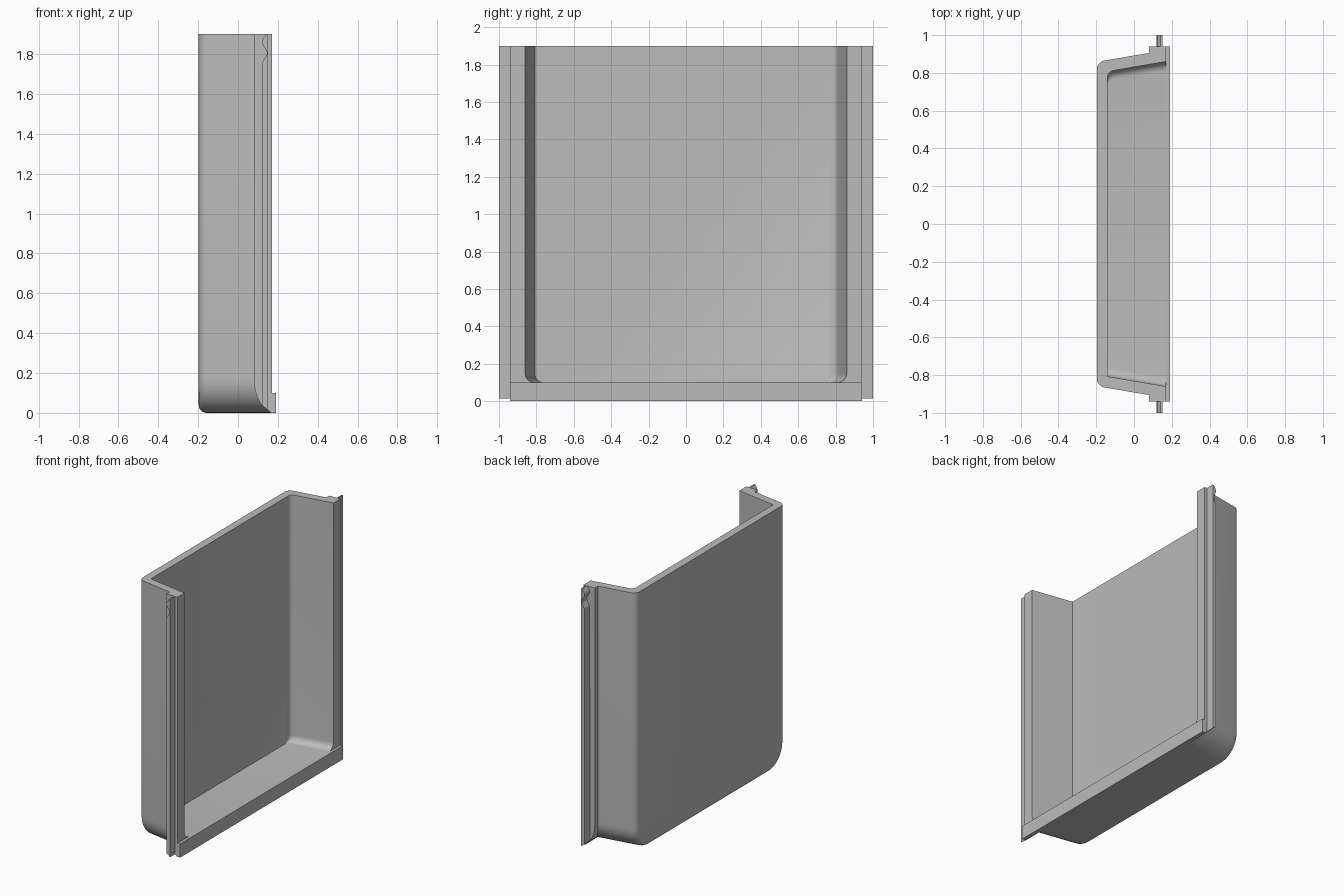
import bpy, bmesh, math

cube = bpy.data.objects.get("Cube")
if cube:
    bpy.data.objects.remove(cube)

grey = bpy.data.materials.new("plain grey")
grey.use_nodes = True
COLOUR = (0.5, 0.5, 0.5, 1)
grey.diffuse_color = COLOUR
grey.node_tree.nodes["Principled BSDF"].inputs["Base Color"].default_value = COLOUR

TOP = 1.9
FLOOR = 0.1
FRONT = 0.17
STEPS = 10


def finish(name, bm):
    bmesh.ops.recalc_face_normals(bm, faces=bm.faces[:])
    mesh = bpy.data.meshes.new(name)
    bm.to_mesh(mesh)
    bm.free()
    mesh.materials.append(grey)
    obj = bpy.data.objects.new(name, mesh)
    bpy.context.collection.objects.link(obj)
    return obj


def prism(name, profile, y0, y1):
    """Extrude an x-z profile along y."""
    bm = bmesh.new()
    a = [bm.verts.new((x, y0, z)) for x, z in profile]
    b = [bm.verts.new((x, y1, z)) for x, z in profile]
    bm.faces.new(a)
    bm.faces.new(b[::-1])
    for i in range(len(a)):
        j = (i + 1) % len(a)
        bm.faces.new((a[i], b[i], b[j], a[j]))
    return finish(name, bm)


def section(x, right, left, bottom, radius):
    """U outline at one depth, with rounded lower corners."""
    arc = [math.pi / 2 * i / STEPS for i in range(STEPS + 1)]
    pts = [(x, -right, TOP)]
    pts += [(x, -right + radius * (1 - math.cos(t)), bottom + radius * (1 - math.sin(t))) for t in arc]
    pts += [(x, left - radius * (1 - math.cos(t)), bottom + radius * (1 - math.sin(t))) for t in arc[::-1]]
    return pts + [(x, left, TOP)]


# Tray: outer skin from back to front, then inner skin from front to back
slope = 0.17
outer_half = lambda x: 0.892 + slope * x
inner_half = lambda x: 0.831 + slope * x
rings = []
back, r = -0.197, 0.04
for i in range(7):
    t = math.pi / 2 * i / 6
    x, inset = back + r * (1 - math.cos(t)), r * (1 - math.sin(t))
    w = outer_half(x) - inset
    rings.append(section(x, w, w, inset, 0.17 - inset))
rings.append(section(FRONT, outer_half(FRONT), outer_half(FRONT), 0, 0.17))
rings.append(section(FRONT, inner_half(FRONT), inner_half(FRONT), FLOOR, 0.05))
inner_back, r = -0.14, 0.03
for i in range(7):
    t = math.pi / 2 * i / 6
    x, inset = inner_back + r * (1 - math.sin(t)), r * (1 - math.cos(t))
    rings.append(section(x, inner_half(x), inner_half(x) - inset, FLOOR, 0.045))

bm = bmesh.new()
grid = [[bm.verts.new(p) for p in ring] for ring in rings]
for a, b in zip(grid, grid[1:]):
    for i in range(len(a) - 1):
        bm.faces.new((a[i], a[i + 1], b[i + 1], b[i]))
bm.faces.new(grid[0])
bm.faces.new(grid[-1])
bm.faces.new([g[0] for g in grid] + [g[-1] for g in grid[::-1]])
tray = finish("tray_shell", bm)

# Flange profile: straight strip whose lower back edge sweeps forward
sweep = [(0.08 + 0.11 * (1 - math.cos(t)), 0.17 * (1 - math.sin(t)))
         for t in [math.pi / 2 * i / 12 for i in range(13)]]
sweep = [p for p in sweep if p[0] < FRONT]
flange = [(FRONT, 0), (FRONT, TOP), (0.08, TOP)] + sweep
foot = [(FRONT, 0), (FRONT, 0.09)] + [p for p in sweep if p[1] < 0.09]

# Rail profile with a wavy snap notch near the top
wave = [(0.133 - 0.012 * math.cos(2 * math.pi * (z - 1.75) / 0.11), z)
        for z in [1.75 + 0.15 * i / 16 for i in range(17)]]
rail = [(0.12, 0.039), (0.15, 0.015), (0.15, TOP)] + wave[::-1]

parts = [tray]
for side, s in (("right", -1), ("left", 1)):
    parts.append(prism(side + "_flange", flange, s * 0.875, s * 0.94))
    parts.append(prism(side + "_flange_foot", foot, s * 0.74, s * 0.94))
    parts.append(prism(side + "_rail", rail, s * 0.935, s * 1.0))

# Front sill across the lower edge
sill = [(0.16, 0), (0.19, 0), (0.19, FLOOR), (0.16, FLOOR)]
parts.append(prism("front_sill", sill, -0.94, 0.94))

bpy.ops.object.select_all(action="DESELECT")
for obj in parts:
    obj.select_set(True)
bpy.context.view_layer.objects.active = tray
bpy.ops.object.shade_smooth_by_angle(angle=math.radians(30))
